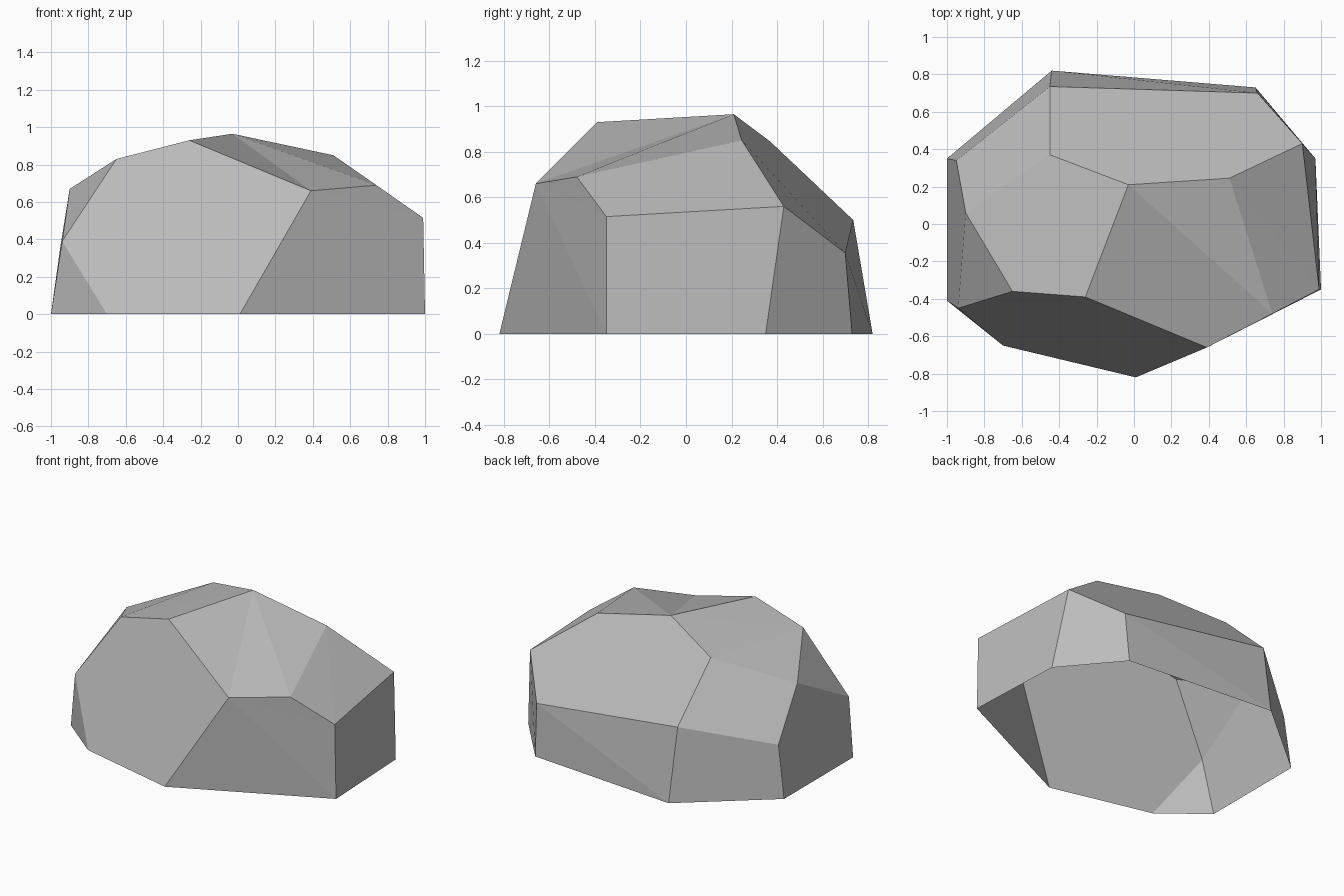
import bpy
import bmesh

cube = bpy.data.objects.get("Cube")
if cube:
    bpy.data.objects.remove(cube, do_unlink=True)

# Corners of the boulder: capitals lie on the ground
ground = dict(
    A=(0.01, -0.82), B=(-0.70, -0.65), C=(-1, -0.41), D=(-1, 0.35),
    E=(-0.44, 0.82), F=(0.65, 0.73), G=(0.97, 0.35), H=(1, -0.35))
upper = dict(
    # front facet
    a=(0.39, -0.66, 0.66), b=(-0.26, -0.39, 0.93),
    c=(-0.65, -0.36, 0.83), d=(-0.94, -0.45, 0.39),
    # crown
    t=(-0.03, 0.21, 0.965), q=(0.51, 0.245, 0.85),
    k=(-0.45, 0.37, 0.845), l=(-0.90, 0.06, 0.67),
    # shoulders
    r=(0.74, -0.48, 0.69), n=(0.99, -0.35, 0.515), s=(0.90, 0.43, 0.56),
    u=(0.66, 0.70, 0.355), v=(-0.45, 0.735, 0.5), w=(-0.95, 0.34, 0.36))

# Chiselled facets, each spelled by its corners; the underside stays open
facets = {
    "front": "ABdcba AaH aHn anr",
    "crown": "tba tar trq ctb ckt clk",
    "left_slope": "qrn qns",
    "back_slope": "tqsuvk kvwl",
    "walls": "nHGs sGFu uFE uEv vEDw lwDCd dCB cdl",
}

bm = bmesh.new()
corners = {key: bm.verts.new((x, y, 0)) for key, (x, y) in ground.items()}
corners.update({key: bm.verts.new(co) for key, co in upper.items()})
for group in facets.values():
    for word in group.split():
        bm.faces.new([corners[letter] for letter in word])

# Turn every facet outward from the boulder's core
core = sum((v.co for v in bm.verts), bm.verts[:][0].co * 0) / len(bm.verts)
bm.normal_update()
for face in bm.faces:
    if face.normal.dot(face.calc_center_median() - core) < 0:
        face.normal_flip()

mesh = bpy.data.meshes.new("boulder")
bm.to_mesh(mesh)
bm.free()

# Stone colour
stone = bpy.data.materials.new("grey_stone")
stone.use_nodes = True
grey = (0.5, 0.5, 0.5, 1)
stone.diffuse_color = grey
stone.node_tree.nodes["Principled BSDF"].inputs["Base Color"].default_value = grey
mesh.materials.append(stone)

boulder = bpy.data.objects.new("boulder", mesh)
bpy.context.collection.objects.link(boulder)
